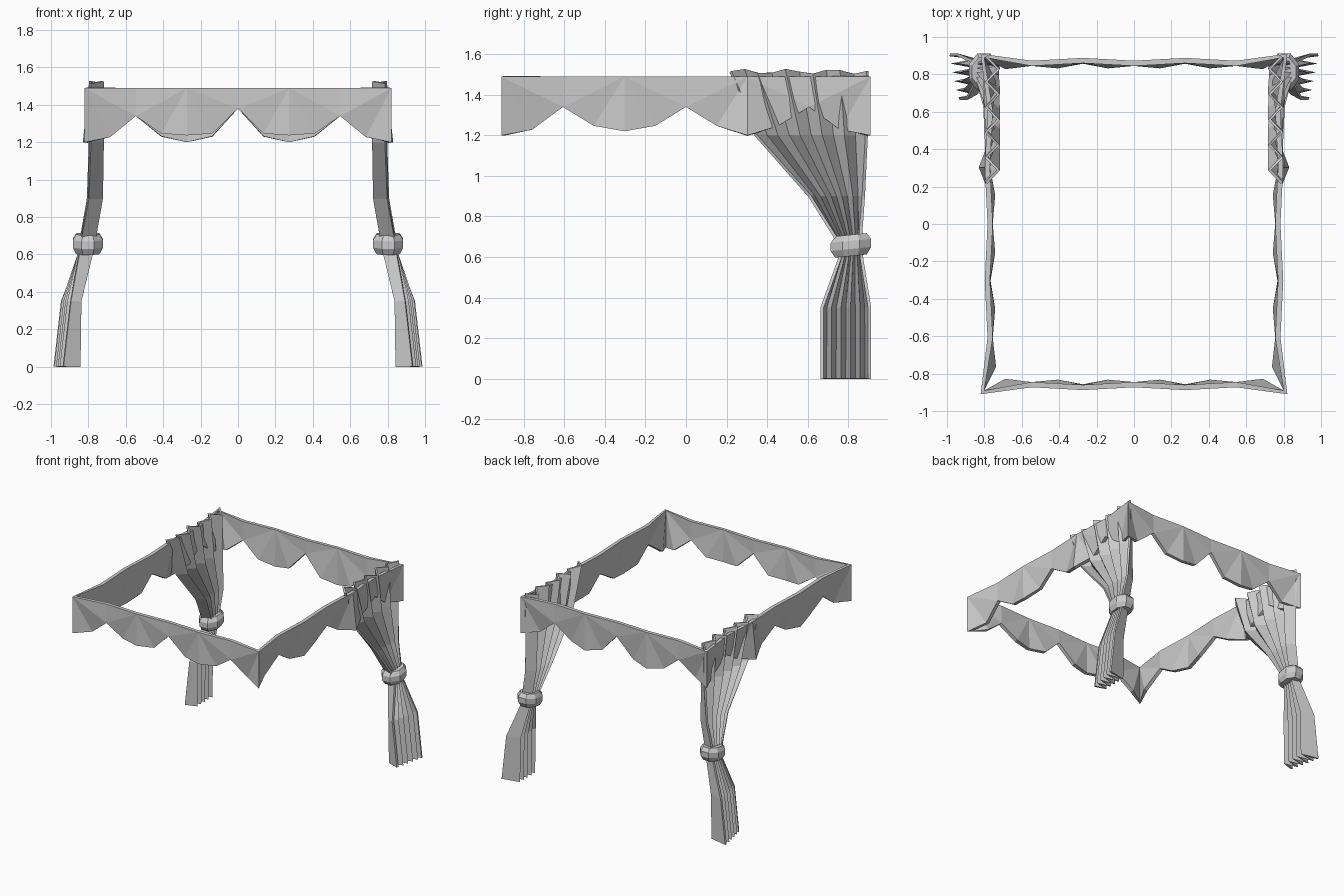
import bpy, bmesh, math

if "Cube" in bpy.data.objects:
    bpy.data.objects.remove(bpy.data.objects["Cube"])

def make(name, verts, faces, thick=0, offset=0, even=False):
    bm = bmesh.new()
    vs = [bm.verts.new(v) for v in verts]
    for f in faces:
        bm.faces.new([vs[i] for i in f])
    if not thick:
        bmesh.ops.recalc_face_normals(bm, faces=bm.faces)
    me = bpy.data.meshes.new(name)
    bm.to_mesh(me)
    bm.free()
    ob = bpy.data.objects.new(name, me)
    bpy.context.collection.objects.link(ob)
    if thick:
        m = ob.modifiers.new("cloth thickness", 'SOLIDIFY')
        m.thickness, m.offset, m.use_even_offset = thick, offset, even
    return ob

# Scalloped valance: a closed loop of 12 bottom steps per side
HX, HY = 0.82, 0.91
verts, kinds = [], []
for side in range(4):
    along, out = (HX, HY) if side % 2 == 0 else (HY, HX)
    for k in range(12):
        t = (-1 + k / 6) * along
        kind = ('centre', 'mid', 'apex', 'mid')[k % 4]
        top_in = {'centre': 0.022, 'mid': 0.03, 'apex': 0.037}[kind]
        low_in = {'centre': 0.025, 'mid': 0.05, 'apex': 0.037}[kind]
        z = {'centre': 1.22, 'mid': 1.247, 'apex': 1.34}[kind]
        if k == 0:
            top_in, low_in, z = 0, 0, 1.2
        if k in (1, 11):
            low_in, z = 0.055, 1.228
        if side == 0 and k == 6:
            z = 1.38
        if side == 0 and k in (4, 8):
            z = 1.237
        if side == 2:
            z = {4: 1.2, 8: 1.2, 6: 1.38, 3: 1.23, 5: 1.23, 7: 1.23, 9: 1.23}.get(k, z)
        # side panels are pushed outward by the curtains near the back
        if (side == 1 and k == 8) or (side == 3 and k == 4):
            low_in, z = -0.01, 1.2
        for depth, h in ((top_in, 1.49), (low_in, z)):
            a, o = t, out - depth
            x, y = ((a, -o), (o, a), (-a, o), (-o, -a))[side]
            verts.append((x, y, h))
n = 48
faces = []
T = lambda k: 2 * (k % n)
B = lambda k: 2 * (k % n) + 1
for c in range(0, n, 4):   # fan out from each scallop centre
    faces += [(T(c), B(c), B(c + 1)), (T(c), B(c + 1), B(c + 2)),
              (T(c), B(c + 2), T(c + 2)), (T(c + 2), B(c + 2), T(c + 4)),
              (B(c + 2), B(c + 3), T(c + 4)), (B(c + 3), B(c + 4), T(c + 4))]
make("valance", verts, faces, 0.028, -1)

# Curtain rows: z, y front, y back, x inner, x outer
ROWS = [(1.515, 0.22, 0.895, 0.725, 0.79),
        (1.2, 0.345, 0.89, 0.725, 0.79),
        (0.9, 0.61, 0.875, 0.73, 0.80),
        (0.7, 0.735, 0.86, 0.765, 0.835),
        (0.6, 0.76, 0.865, 0.785, 0.85),
        (0.35, 0.67, 0.905, 0.845, 0.945),
        (0.0, 0.67, 0.905, 0.85, 0.985)]
NP = 11
for s, tag in ((1, "right"), (-1, "left")):
    cv = []
    for r, (z, y0, y1, xi, xo) in enumerate(ROWS):
        for i in range(NP):
            u = i / (NP - 1)
            x = xi if i % 2 else xo
            if r > 4:                      # hem fans out toward the back
                x -= (1 - u) * (0.05 if i % 2 == 0 else 0.0)
            h = z + (0.012 * math.sin(i * 1.9) if r == 0 else 0)
            cv.append((s * x, y0 + (y1 - y0) * u, h))
    cf = [(r * NP + i, r * NP + i + 1, (r + 1) * NP + i + 1, (r + 1) * NP + i)
          for r in range(len(ROWS) - 1) for i in range(NP - 1)]
    make("curtain_" + tag, cv, cf, 0.016)

    # Tie band: eight-sided bulging collar, tilted up toward the back
    tv, N = [], 8
    for h, g in ((0.605, 0.78), (0.64, 1.0), (0.68, 1.0), (0.71, 0.78)):
        for i in range(N):
            a = 2 * math.pi * (i + 0.5) / N
            dy = 0.108 * g * math.sin(a)
            tv.append((s * (0.803 + 0.087 * g * math.cos(a)), 0.813 + dy, h + 0.1 * dy))
    tf = [(r * N + i, r * N + (i + 1) % N, (r + 1) * N + (i + 1) % N, (r + 1) * N + i)
          for r in range(3) for i in range(N)]
    tf += [tuple(range(N)), tuple(range(3 * N, 4 * N))]
    make("tie_band_" + tag, tv, tf)
